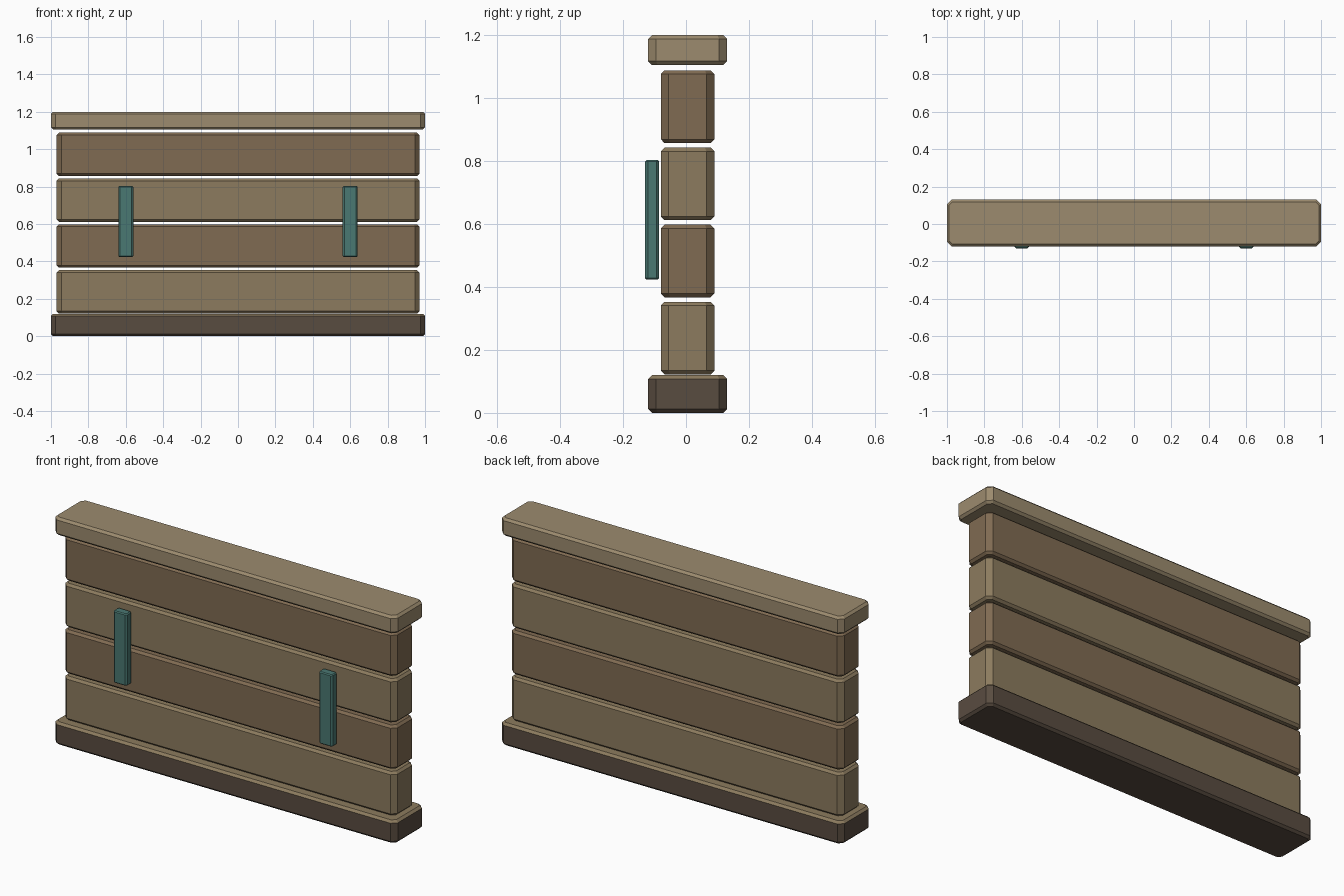
import bpy, bmesh

if "Cube" in bpy.data.objects:
    bpy.data.objects.remove(bpy.data.objects["Cube"])


def material(name, hex_rgb):
    m = bpy.data.materials.new(name)
    srgb = [int(hex_rgb[i:i + 2], 16) / 255 for i in (0, 2, 4)]
    m.diffuse_color = [((c + 0.055) / 1.055) ** 2.4 for c in srgb] + [1]
    m.use_nodes = True
    m.node_tree.nodes["Principled BSDF"].inputs["Base Color"].default_value = m.diffuse_color
    return m


cap_mat = material("pale_wood", "9C8B6E")
light_mat = material("light_wood", "8C7B5E")
dark_mat = material("brown_wood", "806B52")
base_mat = material("dark_wood", "594C40")
teal_mat = material("teal", "4A7872")


def block(name, x, y, z, mat, corner=0.025, edge=0.012, top_mat=None):
    """Box with wide chamfers on upright edges and narrow ones on the rims."""
    def ring(height, inset):
        x0, x1 = x[0] + inset, x[1] - inset
        y0, y1 = y[0] + inset, y[1] - inset
        c = corner - inset * 0.586
        pts = [(x0 + c, y0), (x1 - c, y0), (x1, y0 + c), (x1, y1 - c),
               (x1 - c, y1), (x0 + c, y1), (x0, y1 - c), (x0, y0 + c)]
        return [bm.verts.new((px, py, height)) for px, py in pts]

    bm = bmesh.new()
    rings = [ring(z[0], edge), ring(z[0] + edge, 0),
             ring(z[1] - edge, 0), ring(z[1], edge)]
    bm.faces.new(rings[0][::-1])
    for level, (a, b) in enumerate(zip(rings, rings[1:])):
        for i in range(8):
            j = (i + 1) % 8
            f = bm.faces.new((a[i], a[j], b[j], b[i]))
            f.material_index = int(level == 2 and top_mat is not None)
    f = bm.faces.new(rings[3])
    f.material_index = int(top_mat is not None)
    mesh = bpy.data.meshes.new(name)
    bm.to_mesh(mesh)
    bm.free()
    mesh.materials.append(mat)
    if top_mat:
        mesh.materials.append(top_mat)
    bpy.context.collection.objects.link(bpy.data.objects.new(name, mesh))


# base and cap rails
block("base_rail", (-1, 1), (-0.12, 0.13), (0, 0.12), base_mat, top_mat=light_mat)
block("cap_rail", (-1, 1), (-0.12, 0.13), (1.105, 1.2), cap_mat)

# four stacked planks in alternating tones
for i in range(4):
    z0 = 0.122 + i * 0.245
    block(f"plank_{i + 1}", (-0.97, 0.97), (-0.08, 0.09), (z0, z0 + 0.231),
          dark_mat if i % 2 else light_mat)

# two upright strips on the front
for side, cx in (("left", -0.6), ("right", 0.6)):
    block(f"{side}_strip", (cx - 0.04, cx + 0.04), (-0.13, -0.085),
          (0.423, 0.803), teal_mat, corner=0.009, edge=0.005)
